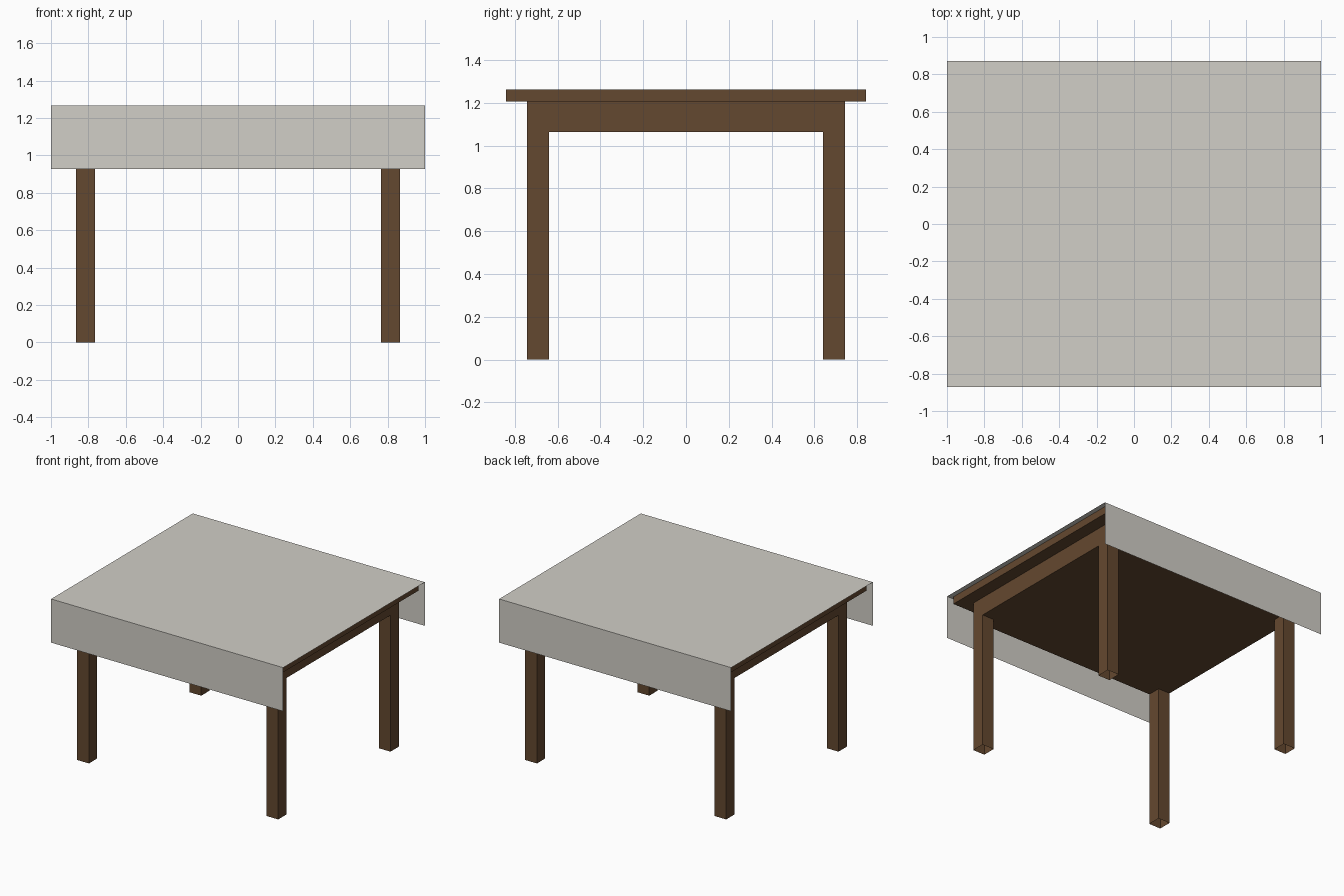
import bpy, bmesh

if "Cube" in bpy.data.objects:
    bpy.data.objects.remove(bpy.data.objects["Cube"])

def material(name, color):
    m = bpy.data.materials.new(name)
    m.diffuse_color = (*color, 1)
    m.use_nodes = True
    m.node_tree.nodes["Principled BSDF"].inputs["Base Color"].default_value = m.diffuse_color
    return m

wood = material("dark_wood", (0.127, 0.065, 0.029))
linen = material("linen", (0.64, 0.62, 0.57))

def finish(bm, name, mat):
    me = bpy.data.meshes.new(name)
    bm.to_mesh(me)
    bm.free()
    ob = bpy.data.objects.new(name, me)
    bpy.context.collection.objects.link(ob)
    me.materials.append(mat)
    return ob

def box(name, x0, x1, y0, y1, z0, z1, mat, open_ends=False):
    bm = bmesh.new()
    bmesh.ops.create_cube(bm, size=1)
    for v in bm.verts:
        v.co = (x1 if v.co.x > 0 else x0,
                y1 if v.co.y > 0 else y0,
                z1 if v.co.z > 0 else z0)
    if open_ends:
        bm.normal_update()
        ends = [f for f in bm.faces if abs(f.normal.z) > 0.5]
        bmesh.ops.delete(bm, geom=ends, context='FACES_ONLY')
    return finish(bm, name, mat)

# Table top and the solid apron block beneath it
box("table_top", -0.967, 0.967, -0.842, 0.842, 1.205, 1.263, wood)
box("apron", -0.866, 0.866, -0.742, 0.742, 1.063, 1.205, wood)

# Four legs, flush with the apron corners, hollow and open at the foot
for yn, sy in (("front", -1), ("back", 1)):
    for xn, sx in (("left", -1), ("right", 1)):
        xs = sorted((sx * 0.765, sx * 0.866))
        ys = sorted((sy * 0.64, sy * 0.742))
        box(f"{yn}_{xn}_leg", *xs, *ys, 0, 1.063, wood, open_ends=True)

# Tablecloth: one thin sheet, draped over the front and back edges
bm = bmesh.new()
profile = [(-0.872, 0.928), (-0.872, 1.268), (0.872, 1.268), (0.872, 0.928)]
rows = [[bm.verts.new((x, y, z)) for y, z in profile] for x in (-1, 1)]
for i in range(3):
    bm.faces.new((rows[0][i], rows[1][i], rows[1][i + 1], rows[0][i + 1]))
finish(bm, "tablecloth", linen)
